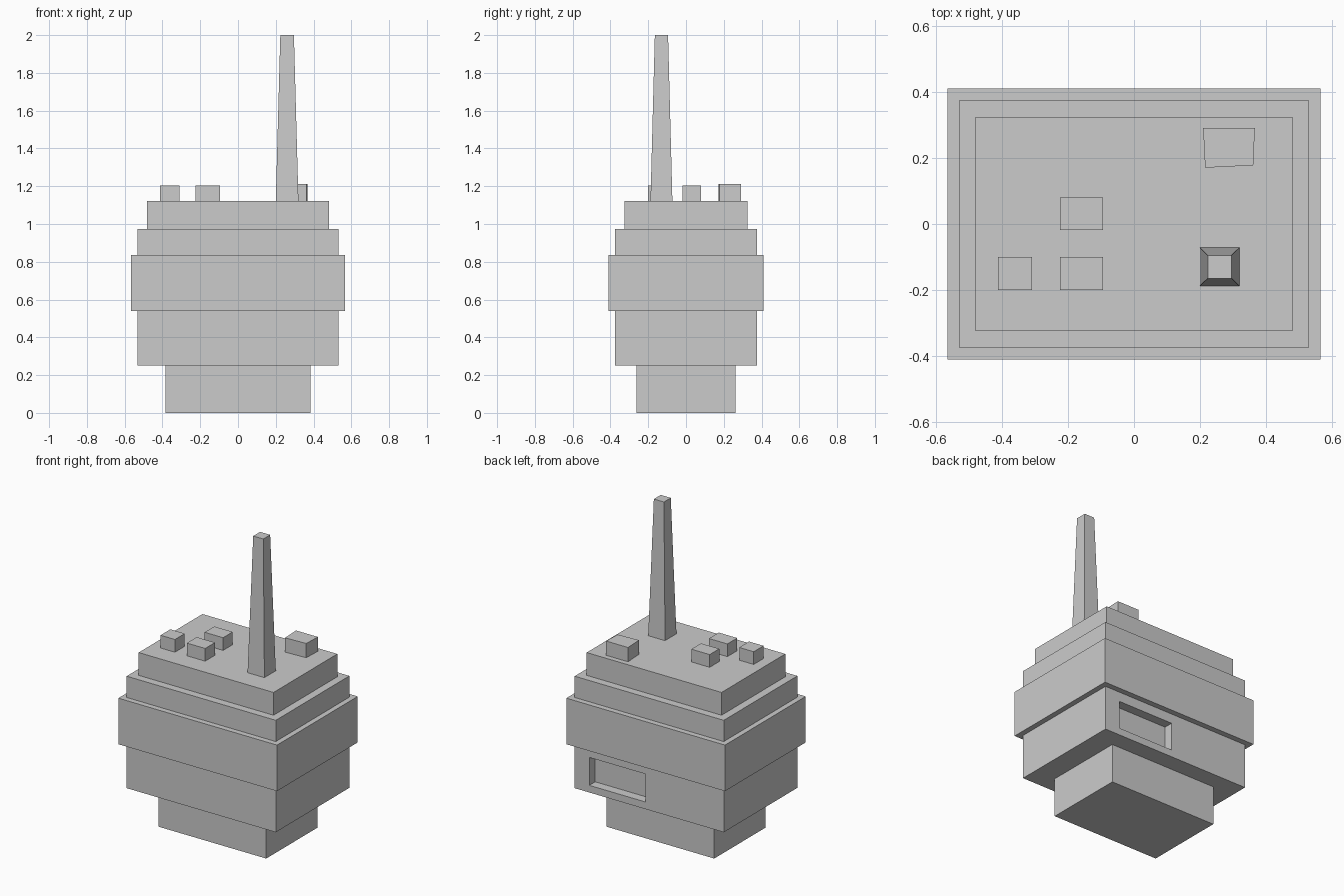
import bpy
import bmesh

if "Cube" in bpy.data.objects:
    bpy.data.objects.remove(bpy.data.objects["Cube"])


def prism(name, bottom, z0, z1, top=None):
    """Closed solid between a bottom outline and a top outline (same if omitted)."""
    bm = bmesh.new()
    low = [bm.verts.new((x, y, z0)) for x, y in bottom]
    high = [bm.verts.new((x, y, z1)) for x, y in (top or bottom)]
    bm.faces.new(low[::-1])
    bm.faces.new(high)
    n = len(low)
    for i in range(n):
        j = (i + 1) % n
        bm.faces.new((low[i], low[j], high[j], high[i]))
    bmesh.ops.recalc_face_normals(bm, faces=bm.faces)
    mesh = bpy.data.meshes.new(name)
    bm.to_mesh(mesh)
    bm.free()
    obj = bpy.data.objects.new(name, mesh)
    bpy.context.collection.objects.link(obj)
    return obj


def rect(x0, x1, y0, y1):
    return [(x0, y0), (x1, y0), (x1, y1), (x0, y1)]


# Stacked building tiers: half width, half depth, bottom, top
tiers = {
    "base_tier": (0.385, 0.262, 0.0, 0.252),
    "lower_tier": (0.532, 0.375, 0.252, 0.54),
    "middle_tier": (0.566, 0.411, 0.54, 0.837),
    "upper_tier": (0.532, 0.375, 0.837, 0.974),
    "roof_tier": (0.481, 0.325, 0.974, 1.121),
}
parts = {n: prism(n, rect(-w, w, -d, d), a, b) for n, (w, d, a, b) in tiers.items()}

# Window recess in the back of the lower tier
cutter = prism("recess_cutter", rect(0.027, 0.427, 0.315, 0.5), 0.298, 0.478)
cutter.hide_render = True
cutter.hide_set(True)
cut = parts["lower_tier"].modifiers.new("recess", 'BOOLEAN')
cut.operation = 'DIFFERENCE'
cut.solver = 'EXACT'
cut.object = cutter

# Rooftop units
for i, (x0, x1, y0, y1) in enumerate([(-0.413, -0.31, -0.2, -0.1),
                                      (-0.225, -0.094, -0.2, -0.1),
                                      (-0.225, -0.094, -0.018, 0.08)]):
    prism(f"roof_unit_{i + 1}", rect(x0, x1, y0, y1), 1.121, 1.203)
prism("large_roof_unit", [(0.216, 0.171), (0.362, 0.178), (0.367, 0.291), (0.21, 0.291)],
      1.121, 1.213)

# Tapered mast
prism("mast", rect(0.2, 0.32, -0.188, -0.072), 1.121, 2.0,
      rect(0.224, 0.296, -0.165, -0.095))
